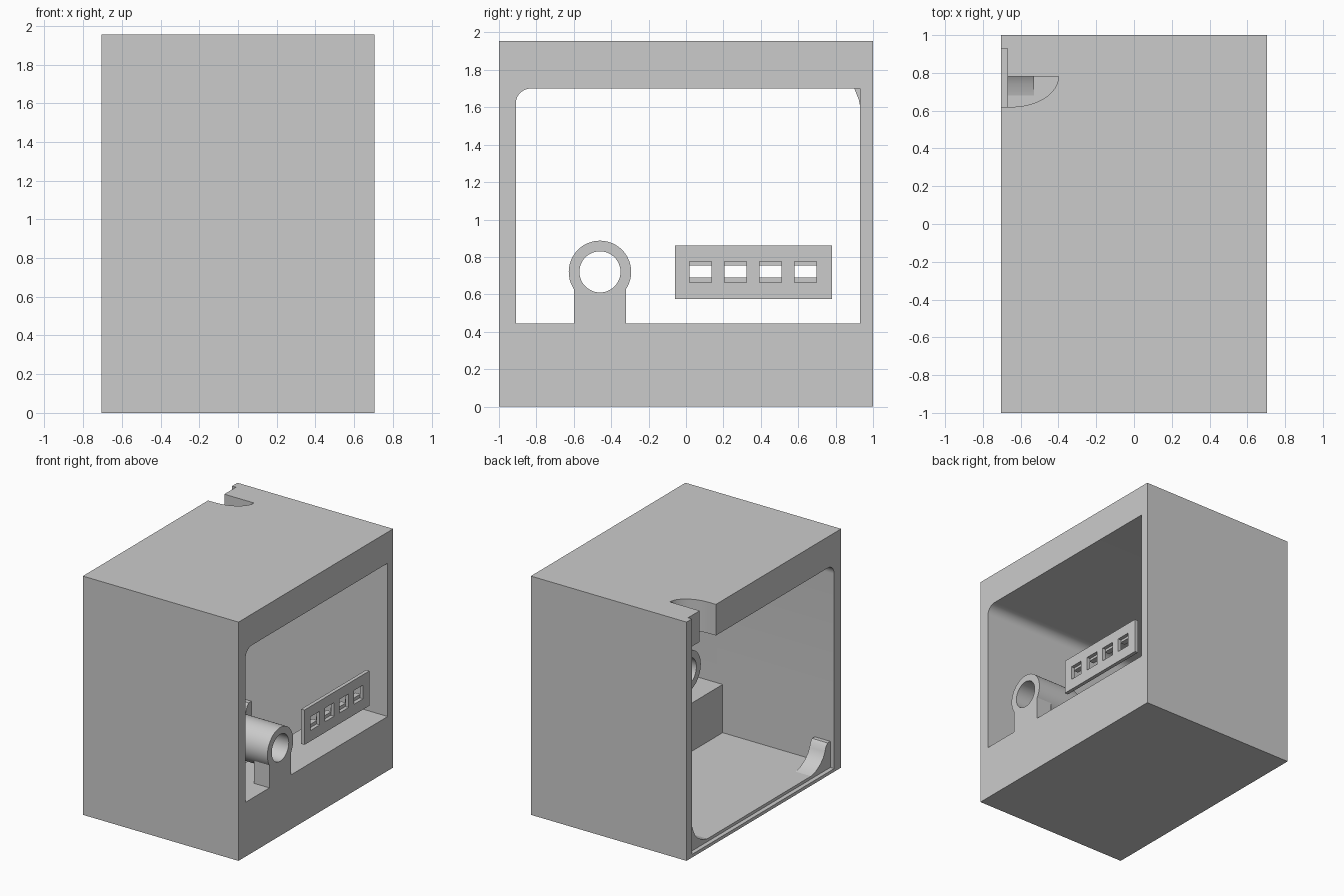
import bpy, bmesh, math
from mathutils import Vector

cube = bpy.data.objects.get("Cube")
if cube:
    bpy.data.objects.remove(cube, do_unlink=True)

grey = bpy.data.materials.new("plain grey")
grey.use_nodes = True
COLOUR = (0.6, 0.6, 0.6, 1)
grey.diffuse_color = COLOUR
grey.node_tree.nodes["Principled BSDF"].inputs["Base Color"].default_value = COLOUR


def prism(name, outline, lo, hi, axis="x", smooth=False):
    """Extrude a flat outline, (y, z) along x or (x, y) along z."""
    bm = bmesh.new()
    place = (lambda a, b: (lo, a, b)) if axis == "x" else (lambda a, b: (a, b, lo))
    face = bm.faces.new([bm.verts.new(place(a, b)) for a, b in outline])
    moved = bmesh.ops.extrude_face_region(bm, geom=[face])["geom"]
    step = Vector((hi - lo, 0, 0) if axis == "x" else (0, 0, hi - lo))
    bmesh.ops.translate(bm, vec=step, verts=[v for v in moved if isinstance(v, bmesh.types.BMVert)])
    bmesh.ops.recalc_face_normals(bm, faces=bm.faces)
    mesh = bpy.data.meshes.new(name)
    bm.to_mesh(mesh)
    bm.free()
    obj = bpy.data.objects.new(name, mesh)
    bpy.context.collection.objects.link(obj)
    mesh.materials.append(grey)
    if smooth:
        shade(obj)
    return obj


def shade(obj):
    bpy.ops.object.select_all(action="DESELECT")
    obj.select_set(True)
    bpy.context.view_layer.objects.active = obj
    bpy.ops.object.shade_smooth_by_angle(angle=math.radians(35))


def rect(a0, a1, b0, b1):
    return [(a0, b0), (a1, b0), (a1, b1), (a0, b1)]


def arc(ca, cb, ra, rb, start, end, n):
    angles = [math.radians(start + (end - start) * i / n) for i in range(n + 1)]
    return [(ca + ra * math.cos(t), cb + rb * math.sin(t)) for t in angles]


def circle(r):
    return arc(TUBE_Y, TUBE_Z, r, r, 0, 360, 48)[:-1]


def cut(obj, *cutters):
    """Subtract each cutter, then remove it."""
    bpy.context.view_layer.objects.active = obj
    for cutter in cutters:
        mod = obj.modifiers.new("cut", "BOOLEAN")
        mod.operation = "DIFFERENCE"
        mod.solver = "EXACT"
        mod.object = cutter
        bpy.ops.object.modifier_apply(modifier=mod.name)
        bpy.data.objects.remove(cutter, do_unlink=True)
    shade(obj)


HALF_X, HEIGHT = 0.705, 1.955
FRONT, BACK = -0.91, 0.93          # inner wall faces
LEDGE, CEILING, FLOOR = 0.445, 1.70, 0.05
STEP_X = 0.305                     # where the ledge drops to the floor
RIM_X = -0.67                      # depth of the lid seat
TUBE_Y, TUBE_Z = -0.46, 0.72

# Housing: window through both sides, deep cavity, lid seat and corner notch
housing = prism("housing", rect(-1, 1, 0, HEIGHT), -HALF_X, HALF_X)
window = [(BACK, LEDGE), (BACK, CEILING)]
window += arc(FRONT + 0.08, CEILING - 0.08, 0.08, 0.08, 90, 180, 10) + [(FRONT, LEDGE)]
notch = [(-0.8, 0.78), (-0.8, 0.62)] + arc(-0.65, 0.78, 0.25, 0.16, 270, 360, 16)
cut(housing,
    prism("window_cutter", window, -1, 1),
    prism("cavity_cutter", rect(FRONT, BACK, FLOOR, 0.6), -1, STEP_X),
    prism("lid_seat_cutter", rect(FRONT, BACK, 0.026, 0.3), -1, RIM_X),
    prism("notch_cutter", notch, 1.5, 2.2, axis="z"),
    prism("notch_seat_cutter", rect(-0.8, RIM_X, 0.7, BACK), 1.5, 2.2, axis="z"))

# Curved ribs in the two lower corners, beside the lid seat
rib = [(0, 0), (0.25, 0), (0.19, 0.015), (0.13, 0.05), (0.09, 0.09), (0.07, 0.13),
       (0.055, 0.17), (0.035, 0.19), (0, 0.19)]
for name, wall, side in (("front_rib", FRONT, 1), ("back_rib", BACK, -1)):
    prism(name, [(wall + side * a, FLOOR + b) for a, b in rib], RIM_X, -0.53, smooth=True)

# Small curved rib under the top slab
prism("upper_rib", [(BACK, CEILING), (BACK - 0.03, CEILING), (BACK - 0.018, CEILING - 0.03),
                    (BACK - 0.006, CEILING - 0.06), (BACK, CEILING - 0.09)],
      RIM_X, -0.53, smooth=True)

# Tube on a short pedestal
tube = prism("tube", circle(0.167), STEP_X, HALF_X)
cut(tube, prism("bore_cutter", circle(0.11), 0, 1))
pedestal = prism("tube_pedestal", rect(TUBE_Y - 0.14, TUBE_Y + 0.14, LEDGE, 0.66), 0.565, HALF_X)
cut(pedestal, prism("pedestal_bore_cutter", circle(0.112), 0, 1))

# Counter plate with four openings, each with a lower and an upper bar behind
plate = prism("counter_plate", rect(-0.06, 0.78, 0.575, 0.86), 0.615, 0.645)
for i in range(4):
    y = 0.018 + 0.187 * i
    cut(plate, prism("opening_cutter", rect(y, y + 0.118, 0.663, 0.775), 0.5, 0.8))
    for name, z0, z1 in (("lower", 0.655, 0.69), ("upper", 0.755, 0.785)):
        prism(f"{name}_counter_bar_{i + 1}", rect(y - 0.01, y + 0.128, z0, z1), 0.57, 0.615)
